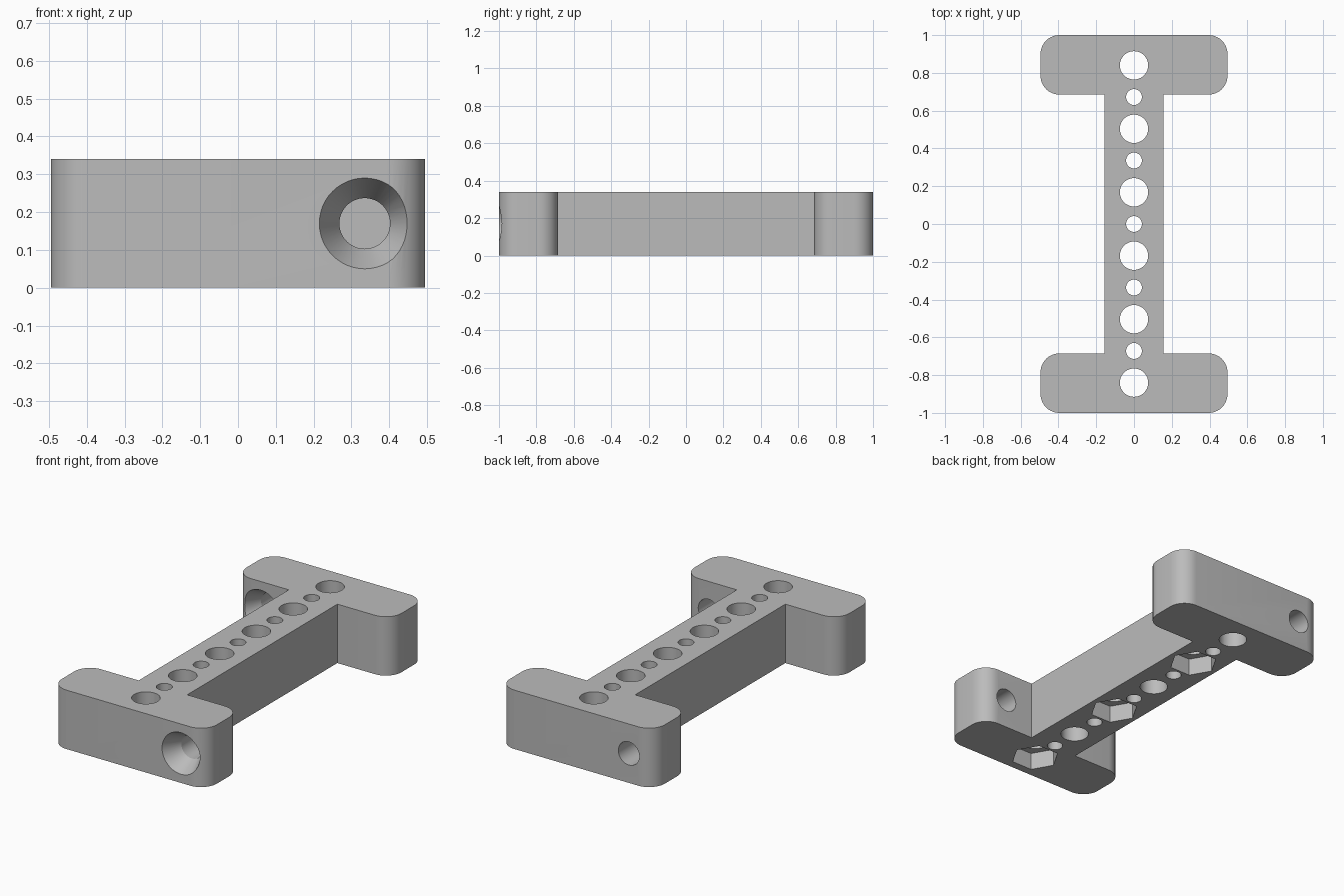
import bpy, bmesh, math
from mathutils import Matrix

if "Cube" in bpy.data.objects:
    bpy.data.objects.remove(bpy.data.objects["Cube"], do_unlink=True)

HEIGHT = 0.34
HALF_W, HALF_L = 0.495, 1.0
WEB, FLANGE_Y, CORNER = 0.155, 0.685, 0.1
PITCH = 0.168

grey = bpy.data.materials.new("plain grey")
grey.use_nodes = True
grey.diffuse_color = (0.5, 0.5, 0.5, 1)
grey.node_tree.nodes["Principled BSDF"].inputs["Base Color"].default_value = (0.5, 0.5, 0.5, 1)


def make_object(name, bm):
    bmesh.ops.recalc_face_normals(bm, faces=bm.faces)
    mesh = bpy.data.meshes.new(name)
    bm.to_mesh(mesh)
    bm.free()
    mesh.materials.append(grey)
    obj = bpy.data.objects.new(name, mesh)
    bpy.context.collection.objects.link(obj)
    return obj


def arc(cx, cy, start):
    return [(cx + CORNER * math.cos(math.radians(start + 90 * i / 10)),
             cy + CORNER * math.sin(math.radians(start + 90 * i / 10))) for i in range(11)]


def prism(bm, x, y, radius, z0, z1, sides):
    place = Matrix.Translation((x, y, (z0 + z1) / 2))
    bmesh.ops.create_cone(bm, cap_ends=True, segments=sides, radius1=radius,
                          radius2=radius, depth=z1 - z0, matrix=place)


def countersink(bm, x, y):
    """Screw hole along +y: a wide mouth at y narrowing to a plain bore."""
    slope = (0.12 - 0.067) / 0.1
    profile = [(-0.03, 0.12 + 0.03 * slope), (0.1, 0.067), (0.4, 0.067)]
    n = 48
    rings = [[bm.verts.new((x + r * math.cos(math.tau * i / n), y + d,
                            HEIGHT / 2 + r * math.sin(math.tau * i / n)))
              for i in range(n)] for d, r in profile]
    for a, b in zip(rings, rings[1:]):
        for i in range(n):
            j = (i + 1) % n
            bm.faces.new((a[i], a[j], b[j], b[i]))
    bm.faces.new(rings[0])
    bm.faces.new(rings[-1])


# I-shaped body: one quarter of the outline, mirrored and extruded
quarter = [(WEB, FLANGE_Y)]
quarter += arc(HALF_W - CORNER, FLANGE_Y + CORNER, -90)
quarter += arc(HALF_W - CORNER, HALF_L - CORNER, 0)
outline = quarter + [(-x, y) for x, y in reversed(quarter)]
outline += [(-x, -y) for x, y in quarter] + [(x, -y) for x, y in reversed(quarter)]
bm = bmesh.new()
base = bm.faces.new([bm.verts.new((x, y, 0)) for x, y in outline])
top = bmesh.ops.extrude_face_region(bm, geom=[base])
bmesh.ops.translate(bm, vec=(0, 0, HEIGHT),
                    verts=[v for v in top["geom"] if isinstance(v, bmesh.types.BMVert)])
body = make_object("mounting_block", bm)

# Row of alternating large and small holes
holes = bmesh.new()
for i in range(-5, 6):
    prism(holes, 0, i * PITCH, 0.075 if i % 2 else 0.042, -0.1, HEIGHT + 0.1, 40)

# Hexagonal nut pockets under every other large hole
pockets = bmesh.new()
for i in (-5, -1, 3):
    prism(pockets, 0, i * PITCH, 0.13, -0.1, 0.1, 6)
# create_cone starts on the y axis; turn each pocket so a corner points along x
for i in (-5, -1, 3):
    ring = [v for v in pockets.verts if abs(v.co.y - i * PITCH) < 0.2]
    offset = max(v.co.x for v in ring)
    if offset < 0.125:
        bmesh.ops.rotate(pockets, verts=ring, cent=(0, i * PITCH, 0),
                         matrix=Matrix.Rotation(math.radians(30), 3, "Z"))

# Countersunk screw holes in opposite ends of the two flanges
screws = bmesh.new()
countersink(screws, 0.335, -HALF_L)
countersink(screws, -0.335, FLANGE_Y)

# Cut everything out of the body
bpy.context.view_layer.objects.active = body
for name, cutter_bm in (("hole_cutter", holes), ("pocket_cutter", pockets),
                        ("screw_cutter", screws)):
    cutter = make_object(name, cutter_bm)
    cutter.hide_render = True
    mod = body.modifiers.new(name, "BOOLEAN")
    mod.operation = "DIFFERENCE"
    mod.solver = "EXACT"
    mod.object = cutter
    bpy.ops.object.modifier_apply(modifier=mod.name)
    bpy.data.objects.remove(cutter, do_unlink=True)

bpy.ops.object.select_all(action="DESELECT")
body.select_set(True)
bpy.ops.object.shade_smooth_by_angle(angle=math.radians(25))
